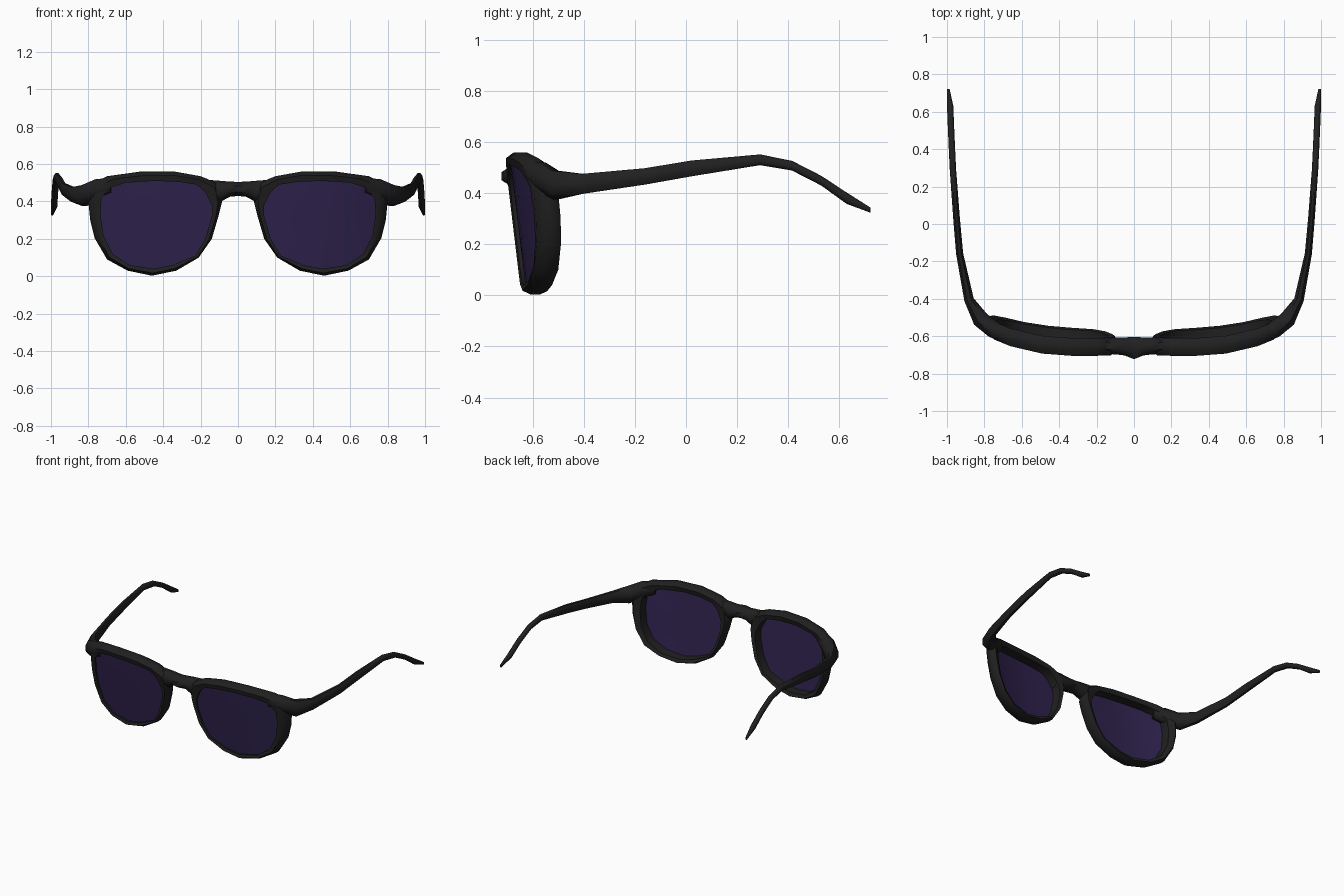
import bpy, bmesh, math
from mathutils import Vector

if "Cube" in bpy.data.objects:
    bpy.data.objects.remove(bpy.data.objects["Cube"])


def material(name, rgb):
    m = bpy.data.materials.new(name)
    m.diffuse_color = (*rgb, 1)
    m.use_nodes = True
    m.node_tree.nodes["Principled BSDF"].inputs["Base Color"].default_value = m.diffuse_color
    return m


FRAME = material("black_frame", (0.0145, 0.0145, 0.0145))
LENS = material("violet_lens", (0.028, 0.016, 0.074))

# Rim outline for one eye: outer x, outer z, inner x, inner z
RIM = [(.46, .003, .45, .04), (.59, .03, .58, .06), (.70, .09, .67, .12),
       (.767, .205, .72, .22), (.79, .30, .735, .33), (.80, .40, .73, .42),
       (.79, .49, .68, .475), (.70, .535, .60, .50), (.52, .56, .45, .51),
       (.34, .56, .32, .505), (.20, .535, .22, .49), (.09, .49, .175, .45),
       (.085, .40, .14, .38), (.105, .32, .14, .32), (.14, .20, .175, .20),
       (.21, .10, .23, .11), (.33, .03, .35, .06)]


def front_y(x, z):
    """Front surface: wraps back at the temples and leans back at the bottom."""
    wrap = 0.10 * (max(0, x - 0.3) / 0.48) ** 2.3
    return -0.705 + wrap + 0.12 * (0.5 - min(z, 0.5))


def finish(name, bm, mat, mirror=True, angle=50):
    bmesh.ops.recalc_face_normals(bm, faces=bm.faces)
    me = bpy.data.meshes.new(name)
    bm.to_mesh(me)
    bm.free()
    me.materials.append(mat)
    ob = bpy.data.objects.new(name, me)
    bpy.context.collection.objects.link(ob)
    bpy.ops.object.select_all(action='DESELECT')
    ob.select_set(True)
    bpy.context.view_layer.objects.active = ob
    bpy.ops.object.shade_smooth_by_angle(angle=math.radians(angle))
    if mirror:
        ob.modifiers.new("mirror", 'MIRROR')
    return ob


def skin(bm, loops, closed):
    """Bridge consecutive vertex loops with quads."""
    n = len(loops)
    for i in range(n if closed else n - 1):
        a, b = loops[i], loops[(i + 1) % n]
        for j in range(len(a)):
            k = (j + 1) % len(a)
            bm.faces.new((a[j], a[k], b[k], b[j]))


def sweep(name, stations, mirror):
    """Rounded-box tube through (x, y, z, half width, half height) stations."""
    bm = bmesh.new()
    loops = []
    pts = [Vector(s[:3]) for s in stations]
    for i, (x, y, z, w, h) in enumerate(stations):
        t = pts[min(i + 1, len(pts) - 1)] - pts[max(i - 1, 0)]
        side = Vector((t.y, -t.x, 0)).normalized()
        loop = []
        for j in range(8):
            a = math.tau * (j + 0.5) / 8
            c, s = math.cos(a), math.sin(a)
            u = math.copysign(min(1, abs(c) * 1.08), c)
            v = math.copysign(min(1, abs(s) * 1.08), s)
            loop.append(bm.verts.new(pts[i] + side * u * w + Vector((0, 0, v * h))))
        loops.append(loop)
    skin(bm, loops, False)
    bm.faces.new(loops[0])
    bm.faces.new(loops[-1])
    return finish(name, bm, FRAME, mirror)


# Rims: a rounded section (blend outer-inner, depth) carried round the outline
SECTION = [(0, .32), (0, .68), (.35, 1), (1, .92), (1, .08), (.4, 0)]
bm = bmesh.new()
loops = []
for ox, oz, ix, iz in RIM:
    loop = []
    for t, d in SECTION:
        x, z = ox + (ix - ox) * t, oz + (iz - oz) * t
        loop.append(bm.verts.new((x, front_y(x, z) + 0.095 * d, z)))
    loops.append(loop)
skin(bm, loops, True)
finish("rims", bm, FRAME)

# Lenses: curved sheets just behind the front of the rims
bm = bmesh.new()
cx, cz = 0.445, 0.29
rings = []
for s in (1.0, 0.66, 0.33):
    ring = []
    for _, _, ix, iz in RIM:
        x, z = cx + (ix - cx) * s, cz + (iz - cz) * s
        ring.append(bm.verts.new((x, front_y(x, z) + 0.02, z)))
    rings.append(ring)
skin(bm, rings, False)
bm.faces.new(rings[-1])
finish("lenses", bm, LENS)

# Nose bridge with a slight forward peak in the middle
half = [(.15, -.652, .455, .042, .06), (.09, -.652, .455, .046, .055),
        (.045, -.654, .466, .049, .04)]
bridge = [(-x, *r) for x, *r in half] + [(0, -.664, .467, .059, .038)] + half[::-1]
sweep("nose_bridge", bridge, False)

# Temple arms: hinge block, straight run, then the bent tip
sweep("temple_arms", [
    (.67, -.605, .485, .035, .04), (.75, -.565, .465, .046, .055),
    (.82, -.51, .432, .045, .056), (.882, -.405, .437, .026, .039),
    (.932, -.16, .466, .019, .032), (.948, .02, .497, .018, .031),
    (.968, .29, .531, .017, .021), (.974, .415, .508, .017, .019),
    (.979, .53, .449, .017, .019), (.983, .63, .380, .017, .022),
    (.993, .722, .334, .007, .010)], True)
